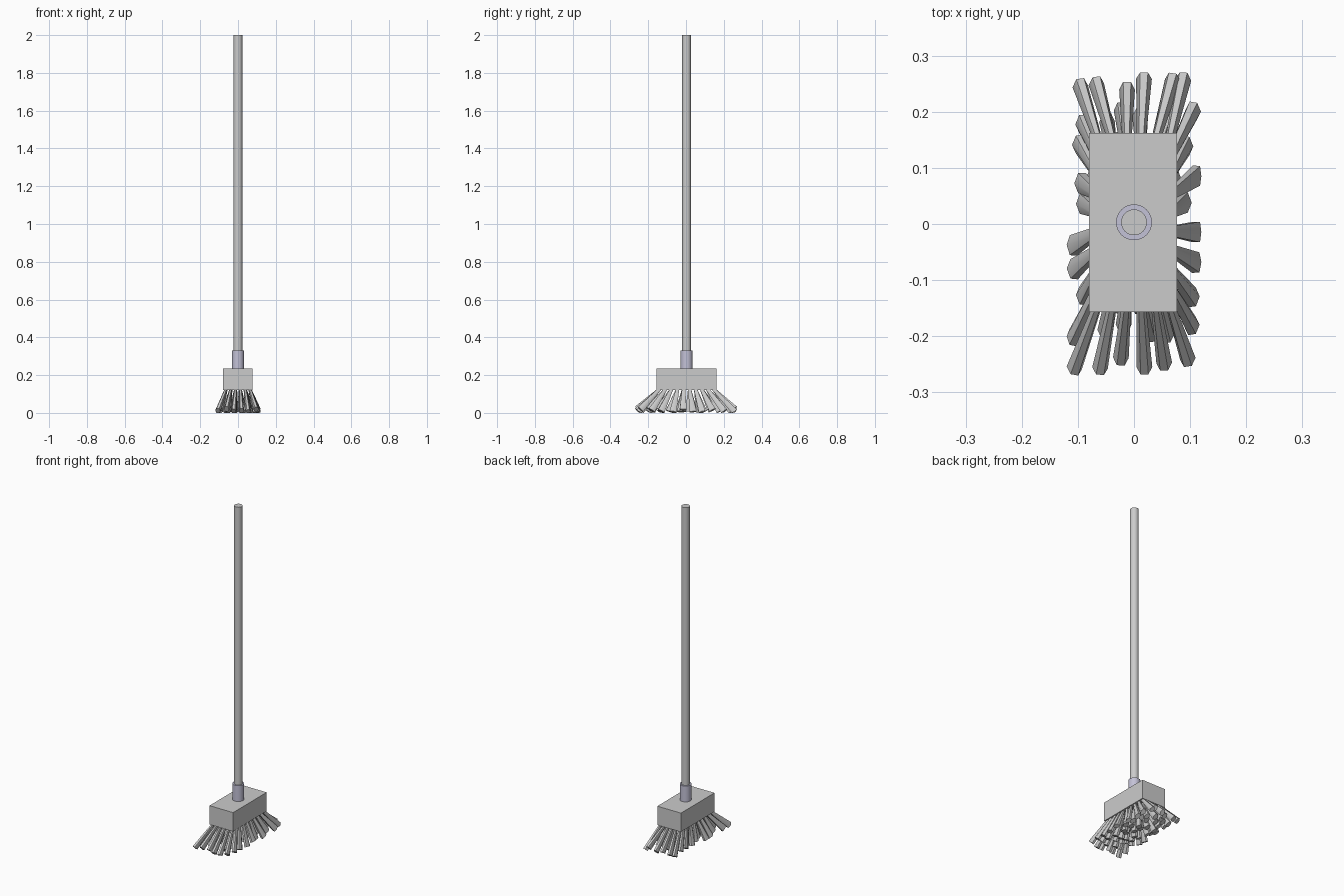
import bpy, bmesh, math, random
from mathutils import Vector

if "Cube" in bpy.data.objects:
    bpy.data.objects.remove(bpy.data.objects["Cube"])

random.seed(4)


def make_object(name, bm, angle=None):
    bmesh.ops.recalc_face_normals(bm, faces=bm.faces)
    mesh = bpy.data.meshes.new(name)
    bm.to_mesh(mesh)
    bm.free()
    ob = bpy.data.objects.new(name, mesh)
    bpy.context.collection.objects.link(ob)
    if angle:
        bpy.ops.object.select_all(action='DESELECT')
        bpy.context.view_layer.objects.active = ob
        ob.select_set(True)
        bpy.ops.object.shade_smooth_by_angle(angle=math.radians(angle))
    return ob


def ring(bm, centre, u, v, ru, rv, sides):
    return [bm.verts.new(centre + u * ru * math.cos(2 * math.pi * i / sides)
                         + v * rv * math.sin(2 * math.pi * i / sides))
            for i in range(sides)]


def bridge(bm, a, b):
    n = len(a)
    for i in range(n):
        bm.faces.new((a[i], a[(i + 1) % n], b[(i + 1) % n], b[i]))


X, Y = Vector((1, 0, 0)), Vector((0, 1, 0))

# Block head
bm = bmesh.new()
bmesh.ops.create_cube(bm, size=1)
for v in bm.verts:
    v.co = Vector((v.co.x * 0.157 - 0.0015, v.co.y * 0.319 + 0.003, v.co.z * 0.113 + 0.1785))
make_object("head_block", bm)

# Handle pole
bm = bmesh.new()
low = ring(bm, Vector((0, 0.003, 0.23)), X, Y, 0.023, 0.023, 32)
top = ring(bm, Vector((0, 0.003, 2.0)), X, Y, 0.023, 0.023, 32)
bridge(bm, low, top)
bm.faces.new(low)
bm.faces.new(top)
make_object("handle", bm, 30)

# Socket collar around the pole, open at the top
bm = bmesh.new()
low = ring(bm, Vector((0, 0.003, 0.23)), X, Y, 0.032, 0.032, 32)
top = ring(bm, Vector((0, 0.003, 0.33)), X, Y, 0.032, 0.032, 32)
lip = ring(bm, Vector((0, 0.003, 0.33)), X, Y, 0.023, 0.023, 32)
bridge(bm, low, top)
bridge(bm, top, lip)
collar = make_object("handle_socket", bm, 30)
mat = bpy.data.materials.new("socket_lilac")
mat.diffuse_color = (0.55, 0.54, 0.68, 1)
mat.use_nodes = True
mat.node_tree.nodes["Principled BSDF"].inputs["Base Color"].default_value = mat.diffuse_color
collar.data.materials.append(mat)

# Splayed bristle tufts, widening toward trimmed tips
bm = bmesh.new()
COLS, ROWS = 6, 10
for i in range(COLS):
    for j in range(ROWS):
        s, t = 2 * i / (COLS - 1) - 1, 2 * j / (ROWS - 1) - 1
        root = Vector((s * 0.063, t * 0.143 + 0.003, 0.125))
        tip = Vector((s * 0.1 + random.uniform(-0.012, 0.012),
                      t * 0.245 + random.uniform(-0.014, 0.014),
                      random.uniform(0.004, 0.022)))
        d = (tip - root).normalized()
        u = (X - d * X.dot(d)).normalized()
        v = d.cross(u)
        a = ring(bm, root, u, v, 0.008, 0.010, 6)
        b = ring(bm, tip, u, v, 0.014, 0.021, 6)
        for p in b:
            p.co.x = max(-0.12, min(0.12, p.co.x))
            p.co.y = max(-0.27, min(0.27, p.co.y))
            p.co.z = max(0.0, p.co.z)
        bridge(bm, a, b)
        bm.faces.new(a)
        bm.faces.new(b)
make_object("bristles", bm, 50)
